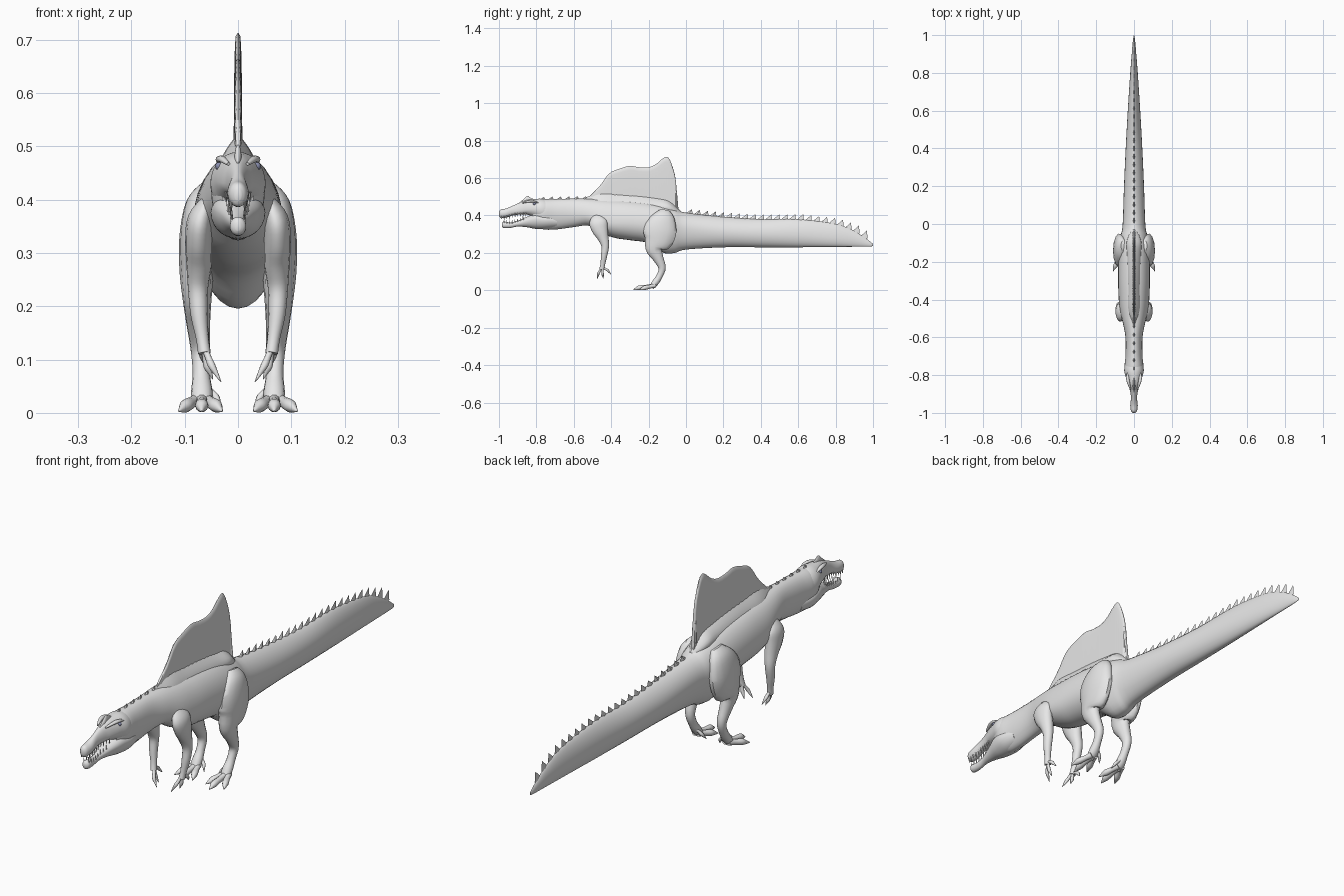
import bpy, bmesh, math
from mathutils import Vector

cube = bpy.data.objects.get("Cube")
if cube:
    bpy.data.objects.remove(cube, do_unlink=True)


def material(name, colour):
    mat = bpy.data.materials.new(name)
    mat.use_nodes = True
    mat.diffuse_color = colour
    mat.node_tree.nodes["Principled BSDF"].inputs["Base Color"].default_value = colour
    return mat


SKIN = material("grey skin", (0.8, 0.8, 0.8, 1))
EYE = material("blue grey eye", (0.25, 0.27, 0.42, 1))


def finish(name, bm, mirror=False, mat=SKIN, angle=50):
    """Turn a bmesh into a smooth object, mirrored across x when asked."""
    bmesh.ops.recalc_face_normals(bm, faces=bm.faces)
    mesh = bpy.data.meshes.new(name)
    bm.to_mesh(mesh)
    bm.free()
    mesh.materials.append(mat)
    obj = bpy.data.objects.new(name, mesh)
    bpy.context.collection.objects.link(obj)
    for other in bpy.context.selected_objects:
        other.select_set(False)
    obj.select_set(True)
    bpy.context.view_layer.objects.active = obj
    bpy.ops.object.shade_smooth_by_angle(angle=math.radians(angle))
    if mirror:
        obj.modifiers.new("mirror", "MIRROR")
    return obj


def smooth_path(points, steps):
    """Resample stations along a Catmull-Rom spline."""
    result = []
    last = len(points) - 1
    for i in range(last):
        a, b, c, d = (points[min(max(k, 0), last)] for k in (i - 1, i, i + 1, i + 2))
        for s in range(steps):
            t = s / steps
            result.append([q + t / 2 * (r - p + t * (2 * p - 5 * q + 4 * r - u + t * (3 * (q - r) + u - p)))
                           for p, q, r, u in zip(a, b, c, d)])
    result.append(list(points[-1]))
    return result


def add_loft(bm, rings):
    """Skin a list of closed rings and cap both ends."""
    loops = [[bm.verts.new(co) for co in ring] for ring in rings]
    n = len(loops[0])
    for a, b in zip(loops, loops[1:]):
        for i in range(n):
            j = (i + 1) % n
            bm.faces.new((a[i], a[j], b[j], b[i]))
    bm.faces.new(loops[0])
    bm.faces.new(loops[-1])


def hull(name, stations, steps=4, sides=28, upper=lambda y: 1.0, ripple=0.0):
    """Loft along y; a station is (y, top, widest height, bottom, half width)."""
    rings = []
    for k, (y, top, mid, low, wide) in enumerate(smooth_path(stations, steps)):
        wide = max(wide, 0.001) * (1 + ripple * (-1) ** k)
        ring = []
        for i in range(sides):
            t = math.tau * i / sides
            c, s = math.cos(t), math.sin(t)
            power = upper(y) if s > 0 else 1.0
            x = math.copysign(abs(c) ** power, c) * wide
            ring.append((x, y, mid + s * (top - mid if s > 0 else mid - low)))
        rings.append(ring)
    bm = bmesh.new()
    add_loft(bm, rings)
    return finish(name, bm)


def add_limb(bm, stations, steps=4, sides=14):
    """Tube along (x, y, z, side radius, depth radius) stations."""
    path = smooth_path(stations, steps)
    rings = []
    for i, p in enumerate(path):
        before, after = path[max(i - 1, 0)], path[min(i + 1, len(path) - 1)]
        along = (Vector(after[:3]) - Vector(before[:3])).normalized()
        side = Vector((1, 0, 0))
        side = (side - along * side.dot(along)).normalized()
        depth = along.cross(side)
        rings.append([Vector(p[:3]) + side * p[3] * math.cos(math.tau * k / sides)
                      + depth * p[4] * math.sin(math.tau * k / sides) for k in range(sides)])
    add_loft(bm, rings)


def limb(name, stations):
    bm = bmesh.new()
    add_limb(bm, stations)
    return finish(name, bm, mirror=True)


def digit(bm, root, knuckle, tip, r):
    """Finger or toe that ends in a pointed claw."""
    root, knuckle, tip = Vector(root), Vector(knuckle), Vector(tip)
    nail = knuckle.lerp(tip, 0.45)
    add_limb(bm, [(*root, r, r), (*root.lerp(knuckle, 0.5), r * 0.85, r * 0.85), (*knuckle, r, r),
                  (*nail, r * 0.65, r * 0.7), (*tip, r * 0.1, r * 0.1)], steps=3, sides=10)


def add_spike(bm, base, tip, length, width):
    """Diamond-based pyramid."""
    x, y, z = base
    ring = [bm.verts.new(c) for c in ((x + width, y, z), (x, y + length, z),
                                      (x - width, y, z), (x, y - length, z))]
    point = bm.verts.new(tip)
    for i in range(4):
        bm.faces.new((ring[i], ring[(i + 1) % 4], point))
    bm.faces.new(ring)


def value_at(stations, y, column):
    for a, b in zip(stations, stations[1:]):
        if a[0] <= y <= b[0]:
            return a[column] + (b[column] - a[column]) * (y - a[0]) / (b[0] - a[0])
    return stations[-1][column]


# Neck, trunk and deep tail
BODY = [(-.82, .47, .42, .36, .03), (-.77, .486, .42, .328, .05), (-.7, .488, .415, .325, .045),
        (-.6, .49, .41, .338, .045), (-.52, .49, .4, .345, .06), (-.45, .488, .37, .305, .076),
        (-.38, .485, .36, .28, .082), (-.3, .48, .36, .268, .084), (-.2, .47, .35, .252, .084),
        (-.12, .455, .34, .2, .08), (-.06, .435, .34, .2, .07), (0, .415, .33, .218, .06),
        (.2, .393, .31, .23, .053), (.4, .38, .3, .23, .044), (.6, .38, .295, .23, .033),
        (.8, .355, .28, .232, .02), (.9, .317, .27, .233, .012), (.97, .272, .25, .234, .006),
        (1, .248, .242, .236, .001)]
hull("body", BODY, upper=lambda y: 1 + 0.5 * min(max((y + 0.1) / 0.3, 0), 1))

# Sail with gentle ribs, and the flared ridge at its foot
SAIL = [(-.53, .49), (-.46, .56), (-.41, .625), (-.355, .65), (-.3, .665), (-.25, .658), (-.2, .658),
        (-.16, .675), (-.13, .7), (-.105, .714), (-.085, .695), (-.06, .62), (-.05, .54), (-.04, .43)]
hull("sail", [(y, z, .43, .4, .0075) for y, z in SAIL], upper=lambda y: 0.4, ripple=0.1)
ridge = [(y, value_at(BODY, y, 1) + .035, .44, .4, .038) for y in (-.46, -.36, -.26, -.16, -.09)]
hull("sail_base", [(-.56, .485, .44, .4, .01)] + ridge + [(-.03, .425, .41, .38, .012)],
     upper=lambda y: 2.2)

# Row of spines down the neck and tail
bm = bmesh.new()
for i in range(6):
    y = -.77 + i * .045
    z = value_at(BODY, y, 1)
    add_spike(bm, (0, y, z - .008), (0, y + .01, z + .013), .022, .008)
for i in range(23):
    y = .01 + i * .0425
    z = value_at(BODY, y, 1)
    add_spike(bm, (0, y, z - .012), (0, y + .022, z + .02 + .012 * i / 23), .026, .008 - .0002 * i)
finish("back_spines", bm, angle=30)

# Skull, crest and lower jaw
SKULL = [(-1, .42, .41, .398, .006), (-.99, .432, .41, .387, .016), (-.96, .438, .413, .389, .02),
         (-.92, .455, .422, .402, .016), (-.88, .473, .43, .405, .022), (-.85, .484, .432, .405, .032),
         (-.81, .488, .435, .39, .044), (-.77, .489, .43, .37, .052), (-.72, .478, .42, .37, .04)]
JAW = [(-.985, .358, .35, .342, .005), (-.975, .368, .35, .333, .015), (-.94, .363, .35, .333, .014),
       (-.9, .373, .357, .341, .016), (-.85, .393, .37, .337, .03), (-.8, .413, .38, .328, .046),
       (-.75, .41, .375, .327, .051), (-.69, .4, .37, .335, .038)]
hull("skull", SKULL)
hull("lower_jaw", JAW)
hull("crest", [(-.89, .47, .46, .45, .003), (-.865, .49, .47, .45, .007), (-.848, .504, .47, .45, .007),
               (-.825, .492, .47, .45, .006), (-.79, .48, .47, .45, .003)])
limb("brow", [(.018, -.875, .467, .003, .003), (.028, -.845, .475, .007, .006),
              (.034, -.815, .476, .008, .006), (.036, -.785, .468, .003, .003)])

# Teeth in both jaws
bm = bmesh.new()
for i in range(10):
    y = -.988 + i * .0145
    x, low = value_at(SKULL, y, 4) * .75, value_at(SKULL, y, 3)
    add_spike(bm, (x, y, low + .01), (x, y + .002, low - .012 - .005 * (i % 2)), .004, .003)
for i in range(8):
    y = -.972 + i * .0145
    x, top = value_at(JAW, y, 4) * .75, value_at(JAW, y, 1)
    add_spike(bm, (x, y, top - .008), (x, y - .002, top + .01 + .005 * (i % 2)), .004, .003)
finish("teeth", bm, mirror=True, angle=30)

# Eyes
bm = bmesh.new()
bmesh.ops.create_uvsphere(bm, u_segments=12, v_segments=8, radius=.008)
bmesh.ops.translate(bm, vec=(.035, -.81, .463), verts=bm.verts)
finish("eyes", bm, mirror=True, mat=EYE)

# Hind legs
limb("hind_legs", [(.055, -.115, .425, .015, .03), (.068, -.12, .39, .03, .062),
                   (.077, -.135, .33, .033, .088), (.078, -.15, .27, .032, .082),
                   (.077, -.17, .222, .028, .048), (.075, -.15, .175, .023, .03),
                   (.071, -.128, .12, .018, .02), (.069, -.142, .075, .016, .017),
                   (.068, -.165, .04, .02, .018), (.068, -.185, .018, .018, .012)])
bm = bmesh.new()
for spread, reach in ((-.032, -.25), (0, -.282), (.036, -.25)):
    digit(bm, (.068 + spread * .2, -.165, .026), (.068 + spread * .8, reach + .032, .014),
          (.068 + spread * 1.2, reach, .003), .0125)
digit(bm, (.06, -.15, .05), (.042, -.16, .03), (.03, -.175, .008), .007)
finish("toes", bm, mirror=True)

# Fore limbs
limb("arms", [(.055, -.475, .4, .012, .025), (.071, -.47, .365, .023, .048),
              (.074, -.46, .325, .025, .044), (.073, -.443, .28, .024, .03),
              (.075, -.432, .235, .019, .021), (.073, -.438, .185, .016, .017),
              (.067, -.445, .14, .012, .013), (.063, -.45, .112, .012, .014)])
bm = bmesh.new()
for knuckle, tip in (((.05, -.468, .09), (.032, -.476, .058)),
                     ((.058, -.446, .088), (.047, -.442, .063)),
                     ((.066, -.42, .108), (.06, -.4, .085))):
    digit(bm, (.064, -.448, .125), knuckle, tip, .007)
finish("fingers", bm, mirror=True)
